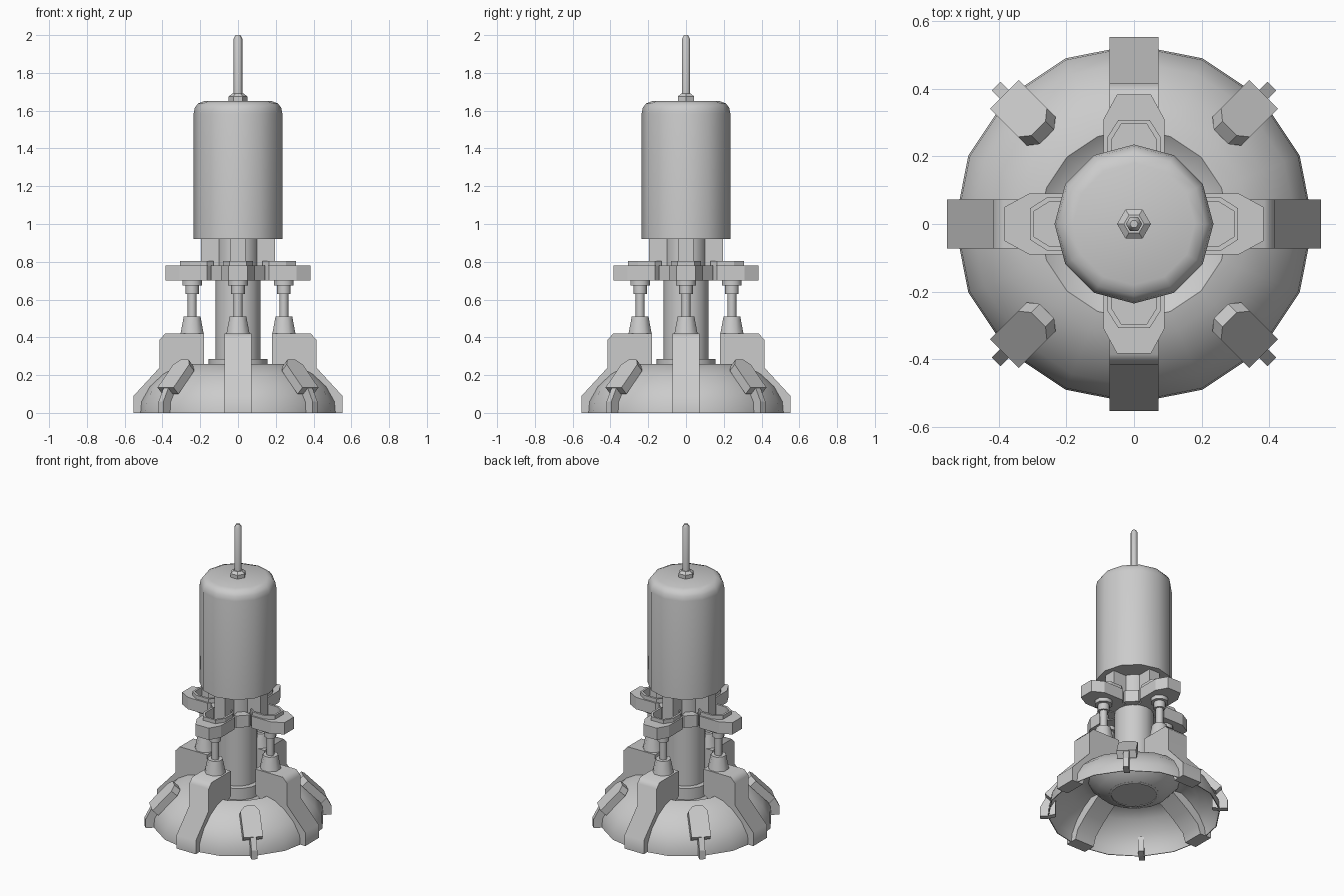
import bpy, bmesh, math
from mathutils import Matrix

if "Cube" in bpy.data.objects:
    bpy.data.objects.remove(bpy.data.objects["Cube"])


def finish(name, bm, smooth=None, matrix=None):
    bmesh.ops.recalc_face_normals(bm, faces=bm.faces[:])
    if matrix:
        bm.transform(matrix)
    me = bpy.data.meshes.new(name)
    bm.to_mesh(me)
    bm.free()
    ob = bpy.data.objects.new(name, me)
    bpy.context.collection.objects.link(ob)
    if smooth:
        bpy.ops.object.select_all(action='DESELECT')
        ob.select_set(True)
        bpy.context.view_layer.objects.active = ob
        bpy.ops.object.shade_smooth_by_angle(angle=math.radians(smooth))
    return ob


def turn(angle):
    return Matrix.Rotation(angle, 4, 'Z')


def lathe(name, profile, sides, smooth=None, cx=0.0, angle=0.0, closed=False, phase=0.0):
    """Revolve (radius, z) points about z; capped unless the profile is a closed loop."""
    bm = bmesh.new()
    rings = [[bm.verts.new((cx + r * math.cos(phase + 2 * math.pi * i / sides),
                            r * math.sin(phase + 2 * math.pi * i / sides), z))
              for i in range(sides)] for r, z in profile]
    pairs = list(zip(rings, rings[1:]))
    if closed:
        pairs.append((rings[-1], rings[0]))
    else:
        bm.faces.new(rings[0])
        bm.faces.new(rings[-1])
    for a, b in pairs:
        for i in range(sides):
            j = (i + 1) % sides
            bm.faces.new((a[i], a[j], b[j], b[i]))
    return finish(name, bm, smooth, turn(angle))


def prism(name, pts, lo, hi, upright=False, matrix=None, smooth=None):
    """Extrude a polygon: (x, y) along z, or (x, z) along y when upright."""
    bm = bmesh.new()
    co = (lambda p, h: (p[0], h, p[1])) if upright else (lambda p, h: (p[0], p[1], h))
    a = [bm.verts.new(co(p, lo)) for p in pts]
    b = [bm.verts.new(co(p, hi)) for p in pts]
    bm.faces.new(a)
    bm.faces.new(b)
    for i in range(len(pts)):
        j = (i + 1) % len(pts)
        bm.faces.new((a[i], a[j], b[j], b[i]))
    return finish(name, bm, smooth, matrix)


def mirrored(half):
    return half + [(x, -y) for x, y in reversed(half)]


# Hollow dome base with a cup hanging in its middle
lathe("dome_base", [(.53, 0), (.525, .06), (.48, .14), (.41, .205), (.34, .245), (.28, .26),
                    (.235, .225), (.14, .205), (.14, .13), (.22, .16), (.28, .225),
                    (.335, .23), (.405, .19), (.472, .13), (.517, .055), (.525, 0)],
      16, 40, closed=True)

# Central column, hub ring and neck
lathe("hub_ring", [(.155, .135), (.155, .285)], 16, 40)
lathe("column", [(.12, .2), (.12, .72)], 16, 40)
lathe("neck", [(.11, .68), (.11, .93)], 12, 40)

# Tank with rounded shoulder
lathe("tank", [(.235, .92), (.235, 1.585), (.229, 1.615), (.212, 1.638), (.18, 1.65)], 12, 55)

# Antenna and its collar
lathe("antenna_collar", [(.05, 1.64), (.05, 1.675), (.03, 1.69)], 6)
lathe("antenna", [(.024, 1.66), (.024, 1.98), (.012, 2.0)], 6, 62)

fin = [(.553, 0), (.553, .09), (.415, .24), (.415, .388), (.385, .42), (.18, .42),
       (.18, .25), (.27, .2), (.37, .13), (.45, .06), (.47, 0)]
lobe = mirrored([(0, .05), (.14, .06), (.165, .09), (.31, .09), (.383, .05)])
band = mirrored([(.12, .055), (.14, .06), (.165, .09), (.31, .09), (.383, .05)])
rim_out = mirrored([(.13, .05), (.165, .08), (.255, .08), (.308, .046)])
rim_in = mirrored([(.13, .04), (.165, .066), (.25, .066), (.295, .038)])
pad = mirrored([(0, .03), (.035, .06), (.205, .06)])
tab = [(.50, .14), (.535, .14), (.577, .06), (.577, 0), (.53, 0), (.48, .01), (.48, .11)]

for k in range(4):
    a = k * math.pi / 2
    rot = turn(a)
    # Buttress fin, tapered boss and push rod
    prism(f"buttress_{k}", fin, -.072, .072, True, rot, 50)
    lathe(f"boss_{k}", [(.068, .41), (.048, .51)], 8, 50, .243, a, phase=math.pi / 8)
    lathe(f"push_rod_{k}", [(.024, .5), (.024, .64)], 8, 50, .243, a)
    lathe(f"rod_collar_{k}", [(.036, .63), (.036, .68)], 8, 50, .243, a)
    lathe(f"rod_flange_{k}", [(.056, .675), (.056, .71)], 8, 50, .243, a, phase=math.pi / 8)

    # Bracket lobe: floor, outer band and thin raised rim
    prism(f"bracket_floor_{k}", lobe, .70, .73, matrix=rot)
    n = len(rim_in) // 2
    split_in = rim_in[:1] + rim_in + rim_in[-1:]
    prism(f"bracket_band_{k}", band + split_in[1:-1][::-1], .73, .78, matrix=rot)
    prism(f"bracket_rim_{k}", rim_out + rim_in[::-1], .73, .805, matrix=rot)
    # Small web block in the corner between two lobes
    prism(f"bracket_web_{k}", [(.05, .05), (.142, .07), (.142, .085), (.085, .142), (.07, .142)],
          .70, .78, matrix=rot)

    # Neck rib under the tank
    prism(f"neck_rib_{k}", [(.08, -.04), (.195, -.04), (.195, .04), (.08, .04)],
          .72, .93, matrix=rot)

    # Diagonal clip: tilted pad with chamfered end, and a hooked tab at the rim
    diag = turn(a + math.pi / 4)
    tilt = Matrix.Translation((.40, 0, .282)) @ Matrix.Rotation(math.radians(46), 4, 'Y')
    prism(f"clip_pad_{k}", pad, -.05, 0, matrix=diag @ tilt)
    prism(f"clip_tab_{k}", tab, -.018, .018, True, diag)
